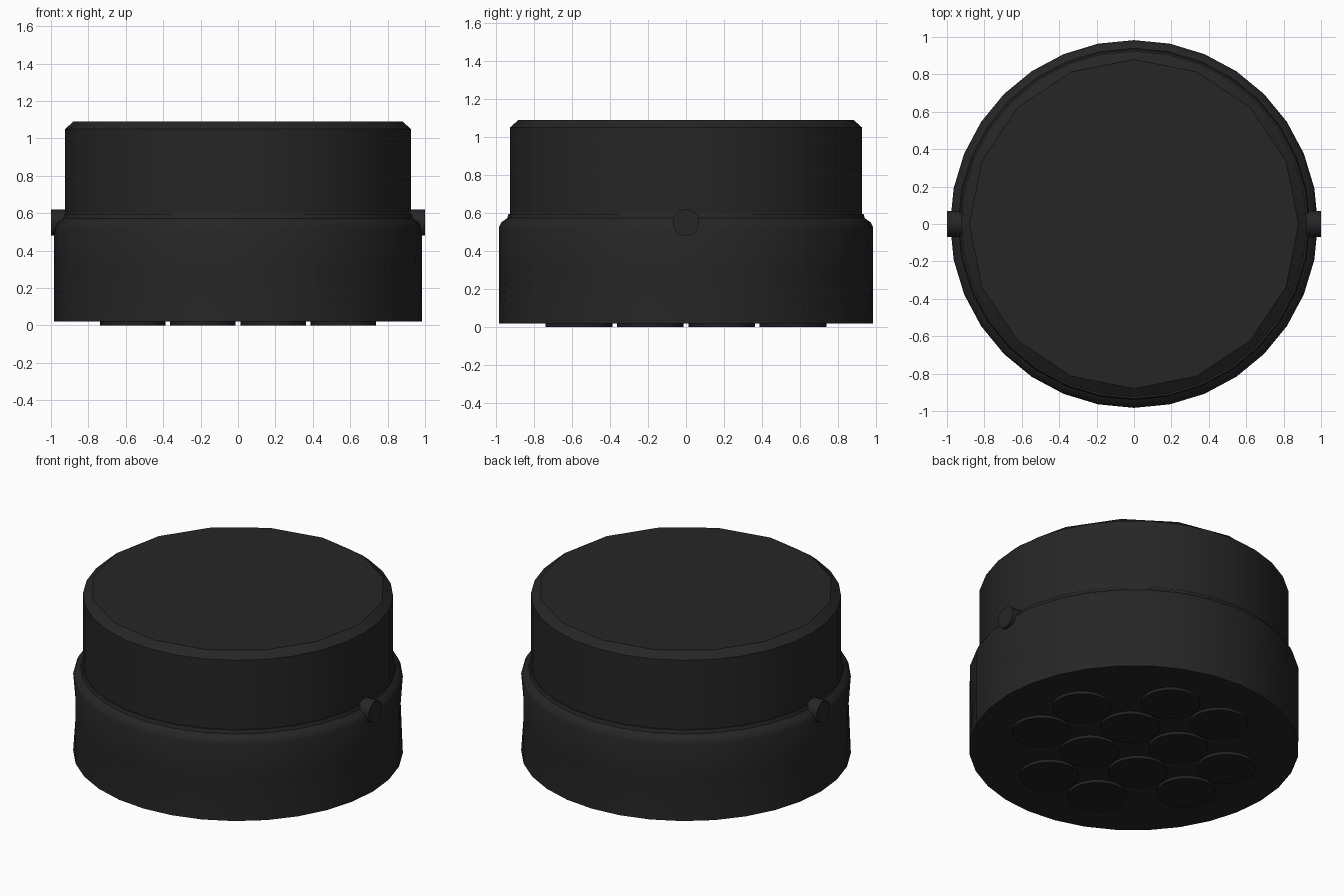
import bpy, bmesh, math
from mathutils import Matrix, Vector

cube = bpy.data.objects.get("Cube")
if cube:
    bpy.data.objects.remove(cube, do_unlink=True)

SIDES = 32
PINCH = math.cos(math.pi / 16)  # flattens every second vertex, giving 16 sides


def material(name, color):
    m = bpy.data.materials.new(name)
    m.use_nodes = True
    m.diffuse_color = color
    m.node_tree.nodes["Principled BSDF"].inputs["Base Color"].default_value = color
    return m


black = material("matte black", (0.019, 0.019, 0.019, 1))
pad_black = material("pad black", (0.017, 0.014, 0.015, 1))


def finish(name, bm, mat, angle=35):
    bmesh.ops.recalc_face_normals(bm, faces=bm.faces)
    mesh = bpy.data.meshes.new(name)
    bm.to_mesh(mesh)
    bm.free()
    mesh.materials.append(mat)
    obj = bpy.data.objects.new(name, mesh)
    bpy.context.collection.objects.link(obj)
    bpy.ops.object.select_all(action='DESELECT')
    obj.select_set(True)
    bpy.context.view_layer.objects.active = obj
    bpy.ops.object.shade_smooth_by_angle(angle=math.radians(angle))
    return obj


def turned(name, profile, mat):
    """Closed round solid from (radius, height, pinched) rings."""
    bm = bmesh.new()
    rings = []
    for r, z, pinched in profile:
        ring = []
        for i in range(SIDES):
            a = 2 * math.pi * i / SIDES
            k = r * PINCH if pinched and i % 2 else r
            ring.append(bm.verts.new((k * math.cos(a), k * math.sin(a), z)))
        rings.append(ring)
    for low, high in zip(rings, rings[1:]):
        for i in range(SIDES):
            j = (i + 1) % SIDES
            bm.faces.new((low[i], low[j], high[j], high[i]))
    bm.faces.new(rings[0][::-1])
    bm.faces.new(rings[-1])
    return finish(name, bm, mat)


def cylinder(name, radius, depth, center, rotation, mat, sides=24):
    bm = bmesh.new()
    bmesh.ops.create_cone(bm, cap_ends=True, segments=sides, radius1=radius,
                          radius2=radius, depth=depth,
                          matrix=Matrix.Translation(Vector(center)) @ rotation)
    return finish(name, bm, mat)


# Lower housing with a rounded shoulder
turned("lower_housing", [(0.983, 0.02, False), (0.983, 0.3, True),
                         (0.983, 0.525, False), (0.972, 0.55, False),
                         (0.94, 0.573, False), (0.933, 0.595, False),
                         (0.9, 0.595, False)], black)

# Upper drum with a chamfered lid
turned("upper_drum", [(0.925, 0.5, False), (0.925, 1.05, False),
                      (0.88, 1.09, True)], black)

# Pins on both sides
for side, label in ((1, "left"), (-1, "right")):
    cylinder(label + "_pin", 0.07, 0.12, (side * 0.94, 0, 0.55),
             Matrix.Rotation(math.pi / 2, 4, 'Y'), black)

# Round feet under the base, a square grid without its corners
PITCH = 0.375
for row in range(4):
    for col in range(4):
        if row in (0, 3) and col in (0, 3):
            continue
        cylinder(f"foot_pad_{row}_{col}", 0.175, 0.03,
                 ((col - 1.5) * PITCH, (row - 1.5) * PITCH, 0.015),
                 Matrix.Identity(4), pad_black, SIDES)
